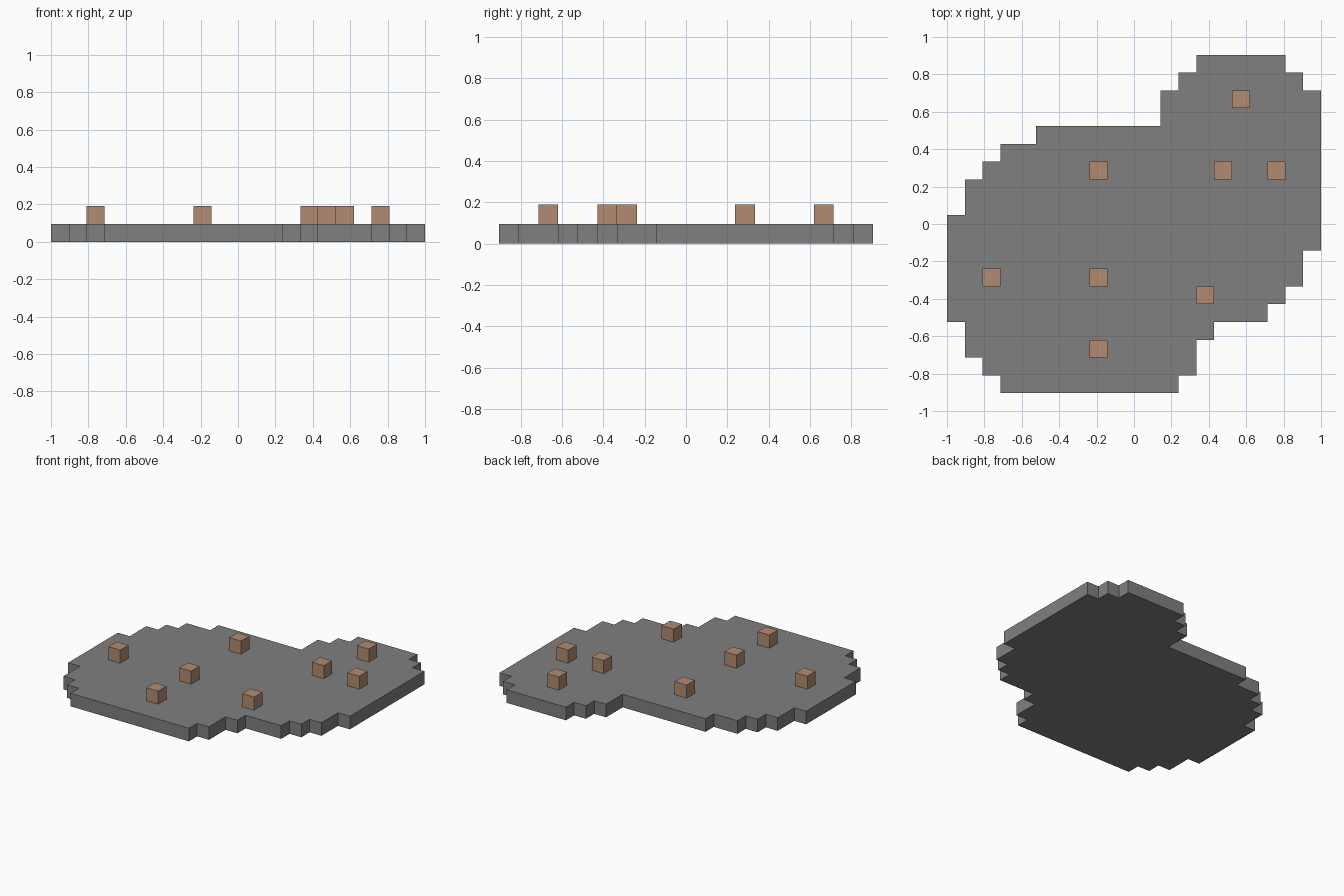
import bpy, bmesh

cube = bpy.data.objects.get("Cube")
if cube:
    bpy.data.objects.remove(cube, do_unlink=True)

U = 2 / 21            # one grid cell
X0, Y0 = -1.0, -9.5 * U


def material(name, color):
    m = bpy.data.materials.new(name)
    m.use_nodes = True
    m.diffuse_color = color
    m.node_tree.nodes["Principled BSDF"].inputs["Base Color"].default_value = color
    return m


def add_prism(name, outline, z, mat):
    """Extrude a grid outline upward by one cell."""
    bm = bmesh.new()
    base = bm.faces.new([bm.verts.new((X0 + i * U, Y0 + j * U, z)) for i, j in outline])
    top = bmesh.ops.extrude_face_region(bm, geom=[base], use_keep_orig=True)["geom"]
    bmesh.ops.translate(bm, vec=(0, 0, U), verts=[v for v in top if isinstance(v, bmesh.types.BMVert)])
    bmesh.ops.recalc_face_normals(bm, faces=bm.faces)
    mesh = bpy.data.meshes.new(name)
    bm.to_mesh(mesh)
    bm.free()
    mesh.materials.append(mat)
    bpy.context.collection.objects.link(bpy.data.objects.new(name, mesh))


def stepped_side(steps, top_row):
    """Corners of a staircase edge from (first row, column) steps."""
    ends = [row for row, _ in steps[1:]] + [top_row]
    return [(col, r) for (row, col), end in zip(steps, ends) for r in (row, end)]


stone = material("grey stone", (0.215, 0.215, 0.215, 1))
clay = material("brown clay", (0.445, 0.26, 0.165, 1))

# Slab with stepped edges
right = [(0, 13), (1, 14), (3, 15), (4, 18), (5, 19), (6, 20), (8, 21), (17, 20), (18, 19)]
left = [(0, 3), (1, 2), (2, 1), (4, 0), (10, 1), (12, 2), (13, 3), (14, 5), (15, 12), (17, 13), (18, 14)]
add_prism("ground_slab", stepped_side(right, 19) + stepped_side(left, 19)[::-1], 0, stone)

# Small blocks standing on the slab
cells = [(8, 2), (14, 5), (2, 6), (8, 6), (8, 12), (15, 12), (18, 12), (16, 16)]
for n, (i, j) in enumerate(cells, 1):
    add_prism(f"block_{n}", [(i, j), (i + 1, j), (i + 1, j + 1), (i, j + 1)], U, clay)
